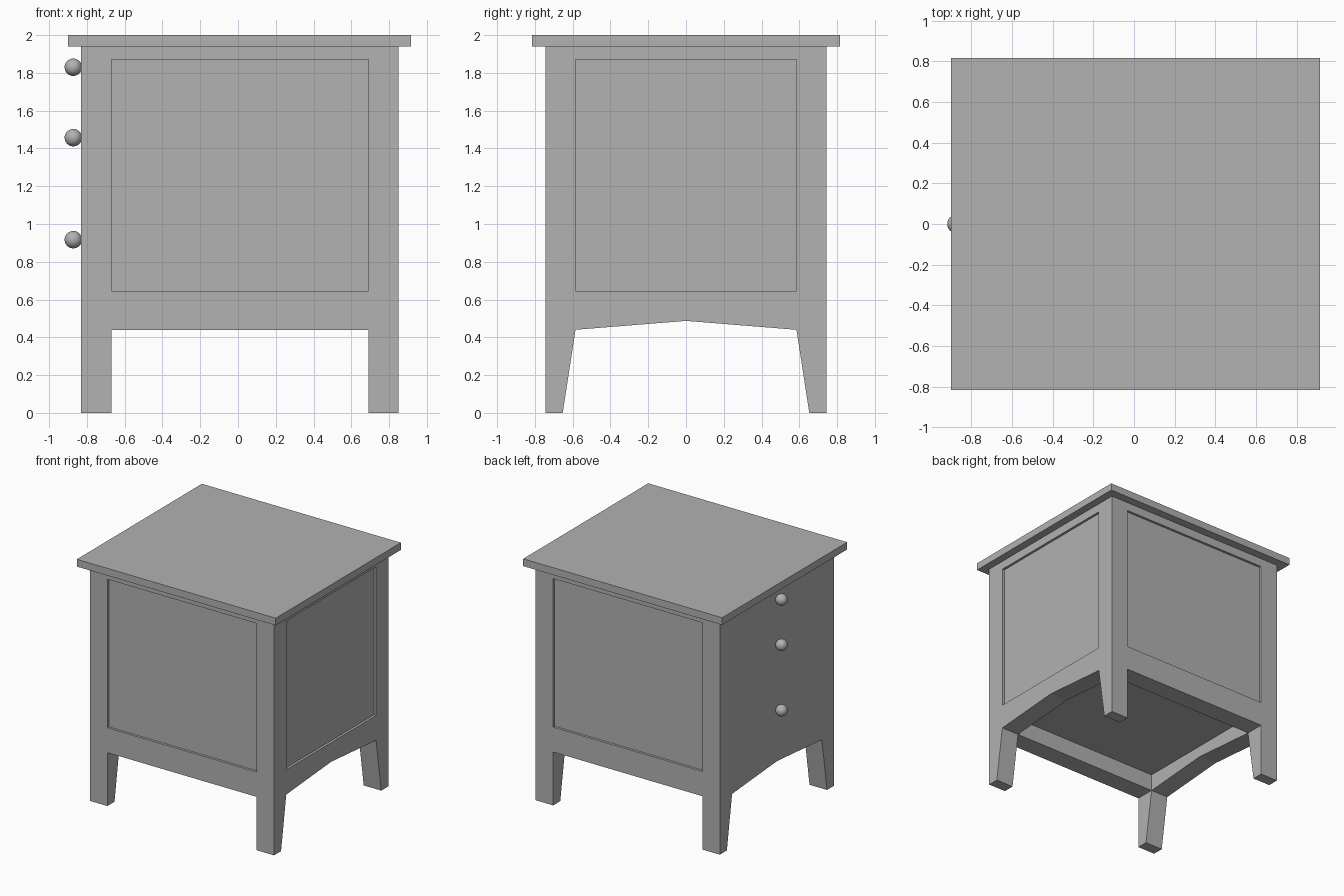
import bpy
import bmesh
from math import radians

cube = bpy.data.objects.get("Cube")
if cube:
    bpy.data.objects.remove(cube, do_unlink=True)

# One plain grey finish for everything
grey = bpy.data.materials.new("plain_grey")
grey.use_nodes = True
colour = (0.445, 0.445, 0.445, 1)
grey.diffuse_color = colour
grey.node_tree.nodes["Principled BSDF"].inputs["Base Color"].default_value = colour


def add_object(name, bm):
    bmesh.ops.recalc_face_normals(bm, faces=bm.faces)
    mesh = bpy.data.meshes.new(name)
    bm.to_mesh(mesh)
    bm.free()
    mesh.materials.append(grey)
    obj = bpy.data.objects.new(name, mesh)
    bpy.context.scene.collection.objects.link(obj)
    return obj


def box(name, x, y, z):
    """Box between the given (low, high) limits on each axis."""
    bm = bmesh.new()
    bmesh.ops.create_cube(bm, size=1)
    for v in bm.verts:
        v.co = [lim[int(c > 0)] for c, lim in zip(v.co, (x, y, z))]
    return add_object(name, bm)


def prism_along_x(name, profile, x0, x1):
    """Extrude a (y, z) outline along x."""
    bm = bmesh.new()
    face = bm.faces.new([bm.verts.new((x0, y, z)) for y, z in profile])
    out = bmesh.ops.extrude_face_region(bm, geom=[face])
    moved = [g for g in out["geom"] if isinstance(g, bmesh.types.BMVert)]
    bmesh.ops.translate(bm, verts=moved, vec=(x1 - x0, 0, 0))
    return add_object(name, bm)


def cut(target, cutter):
    """Carve the cutter out of the target, then discard the cutter."""
    cutter.hide_render = True
    mod = target.modifiers.new("cut", 'BOOLEAN')
    mod.operation = 'DIFFERENCE'
    mod.solver = 'EXACT'
    mod.object = cutter
    bpy.context.view_layer.objects.active = target
    bpy.ops.object.modifier_apply(modifier=mod.name)
    bpy.data.objects.remove(cutter, do_unlink=True)


# Main dimensions
BACK, FRONT = -0.83, 0.85          # body limits on x
SIDE = 0.745                       # half depth on y
IN_X, IN_Y = (-0.67, 0.69), 0.585  # inner edges of the posts
RAIL, TOP = 0.44, 1.94             # underside of rails, top of body
PANEL_Z = (0.645, 1.87)
RECESS = 0.02

# Body with legs, carved from one block
body = box("cabinet_body", (BACK, FRONT), (-SIDE, SIDE), (0, TOP))

# Straight gap between legs, through the body
cut(body, box("leg_gap", IN_X, (-1, 1), (-0.2, RAIL)))

# Tapered legs and shallow arch on the two end faces
half = [(0.668, -0.1), (IN_Y, RAIL)]
arch = half + [(0, 0.487)] + [(-y, z) for y, z in reversed(half)]
cut(body, prism_along_x("arch_gap", arch, -1, 1))

# Hollow inside the bottom rails
cut(body, box("bottom_hollow", IN_X, (-IN_Y, IN_Y), (0.3, 0.58)))

# Sunken panels on three faces
for s in (-1, 1):
    limits = sorted((s * (SIDE - RECESS), s * 0.9))
    cut(body, box("side_panel", IN_X, limits, PANEL_Z))
cut(body, box("end_panel", (FRONT - RECESS, 1), (-IN_Y, IN_Y), PANEL_Z))

# Overhanging top
box("table_top", (-0.9, 0.915), (-0.815, 0.815), (TOP, 2))

# Round knobs down the plain face
for i, z in enumerate((1.83, 1.457, 0.917)):
    bm = bmesh.new()
    bmesh.ops.create_uvsphere(bm, u_segments=32, v_segments=16, radius=0.046)
    knob = add_object(f"knob_{i + 1}", bm)
    knob.location = (-0.872, 0, z)
    bpy.ops.object.select_all(action='DESELECT')
    knob.select_set(True)
    bpy.context.view_layer.objects.active = knob
    bpy.ops.object.shade_smooth_by_angle(angle=radians(30))
